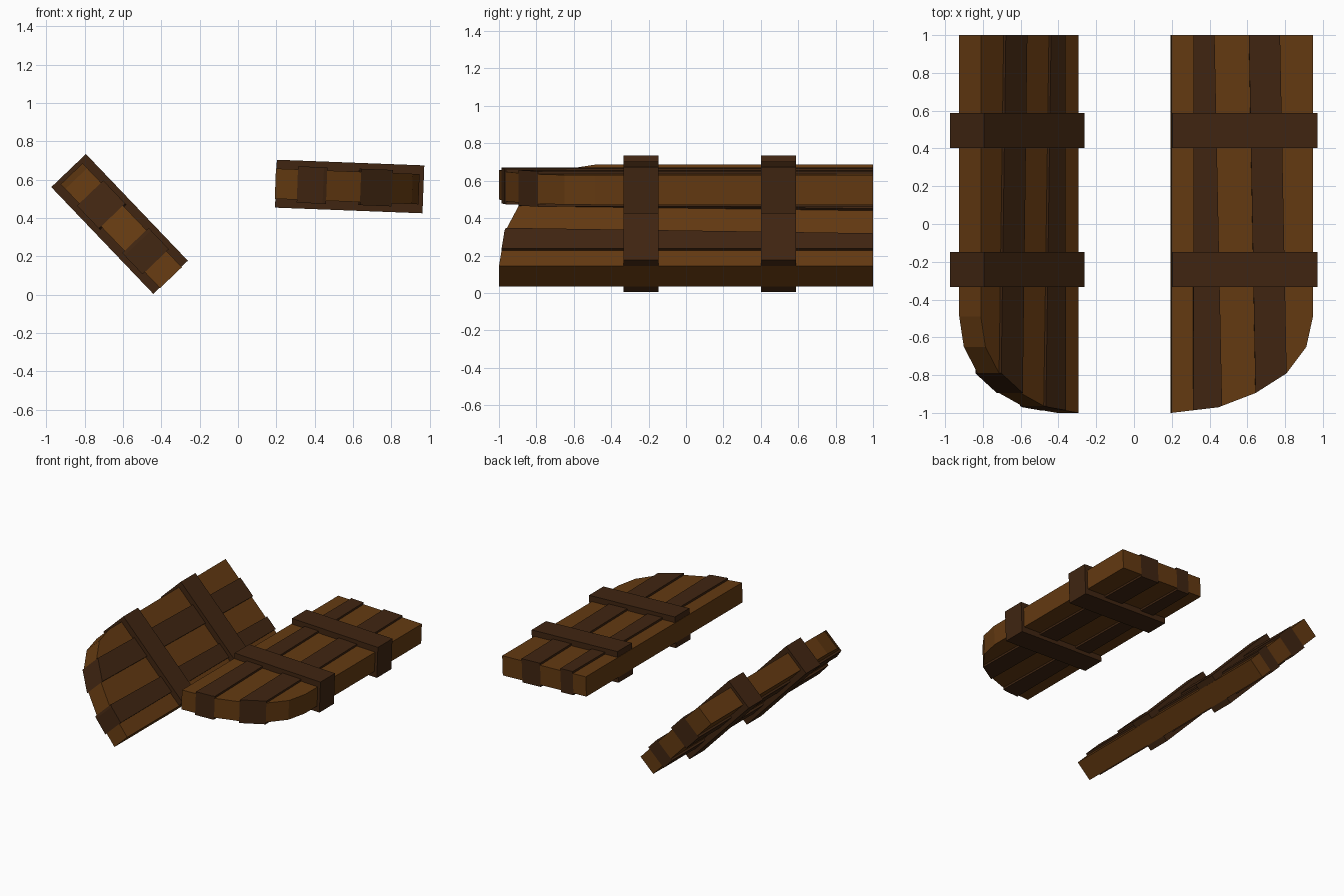
import bpy, bmesh, math
from mathutils import Matrix

if "Cube" in bpy.data.objects:
    bpy.data.objects.remove(bpy.data.objects["Cube"])


def material(name, rgb):
    m = bpy.data.materials.new(name)
    m.diffuse_color = (*rgb, 1.0)
    m.use_nodes = True
    m.node_tree.nodes["Principled BSDF"].inputs["Base Color"].default_value = m.diffuse_color
    return m


LIGHT = material("light_brown_wood", (0.127, 0.042, 0.0056))
DARK = material("dark_brown_wood", (0.051, 0.0185, 0.0056))

# Leaf frame: x runs from the hinge edge to the outer edge, y along the planks
CURVE = [(0, -1), (0.25, -0.97), (0.445, -0.895), (0.61, -0.79), (0.715, -0.65), (0.75, -0.49)]
BACK = [0, 0.117, 0.228, 0.41, 0.575, 0.75]     # plank edges at the square end
FRONT = [0, 0.115, 0.268, 0.445, 0.61, 0.75]    # plank edges at the rounded end


def curve_y(x):
    for (x0, y0), (x1, y1) in zip(CURVE, CURVE[1:]):
        if x <= x1:
            return y0 + (y1 - y0) * (x - x0) / (x1 - x0)
    return CURVE[-1][1]


def slab(name, outline, thickness, mat, matrix):
    """Extrude a flat outline to a slab centred on the leaf plane."""
    bm = bmesh.new()
    face = bm.faces.new([bm.verts.new((x, y, -thickness / 2)) for x, y in outline])
    ext = bmesh.ops.extrude_face_region(bm, geom=[face])
    top = [v for v in ext["geom"] if isinstance(v, bmesh.types.BMVert)]
    bmesh.ops.translate(bm, verts=top, vec=(0, 0, thickness))
    bmesh.ops.recalc_face_normals(bm, faces=bm.faces)
    me = bpy.data.meshes.new(name)
    bm.to_mesh(me)
    bm.free()
    me.materials.append(mat)
    ob = bpy.data.objects.new(name, me)
    ob.matrix_world = matrix
    bpy.context.collection.objects.link(ob)


def leaf(side, x, z, degrees):
    matrix = Matrix.Translation((x, 0, z)) @ Matrix.Rotation(-math.radians(degrees), 4, 'Y')
    # planks, alternating light thin and dark thick
    for i in range(5):
        a, b = FRONT[i], FRONT[i + 1]
        front = [(a, curve_y(a))]
        front += [p for p in CURVE if a + 0.001 < p[0] < b - 0.001]
        front.append((b, curve_y(b)))
        outline = front + [(BACK[i + 1], 1), (BACK[i], 1)]
        dark = i % 2 == 1
        slab(f"{side}_plank_{i + 1}", outline, 0.19 if dark else 0.158, DARK if dark else LIGHT, matrix)
    # cross straps wrapping the outer edge
    for n, y in enumerate((-0.24, 0.495)):
        h = 0.093
        slab(f"{side}_strap_{n + 1}", [(0.003, y - h), (0.773, y - h), (0.773, y + h), (0.003, y + h)],
             0.25, DARK, matrix)


leaf("right", 0.195, 0.579, -2.2)
leaf("left", -0.35, 0.0885, 133.7)
